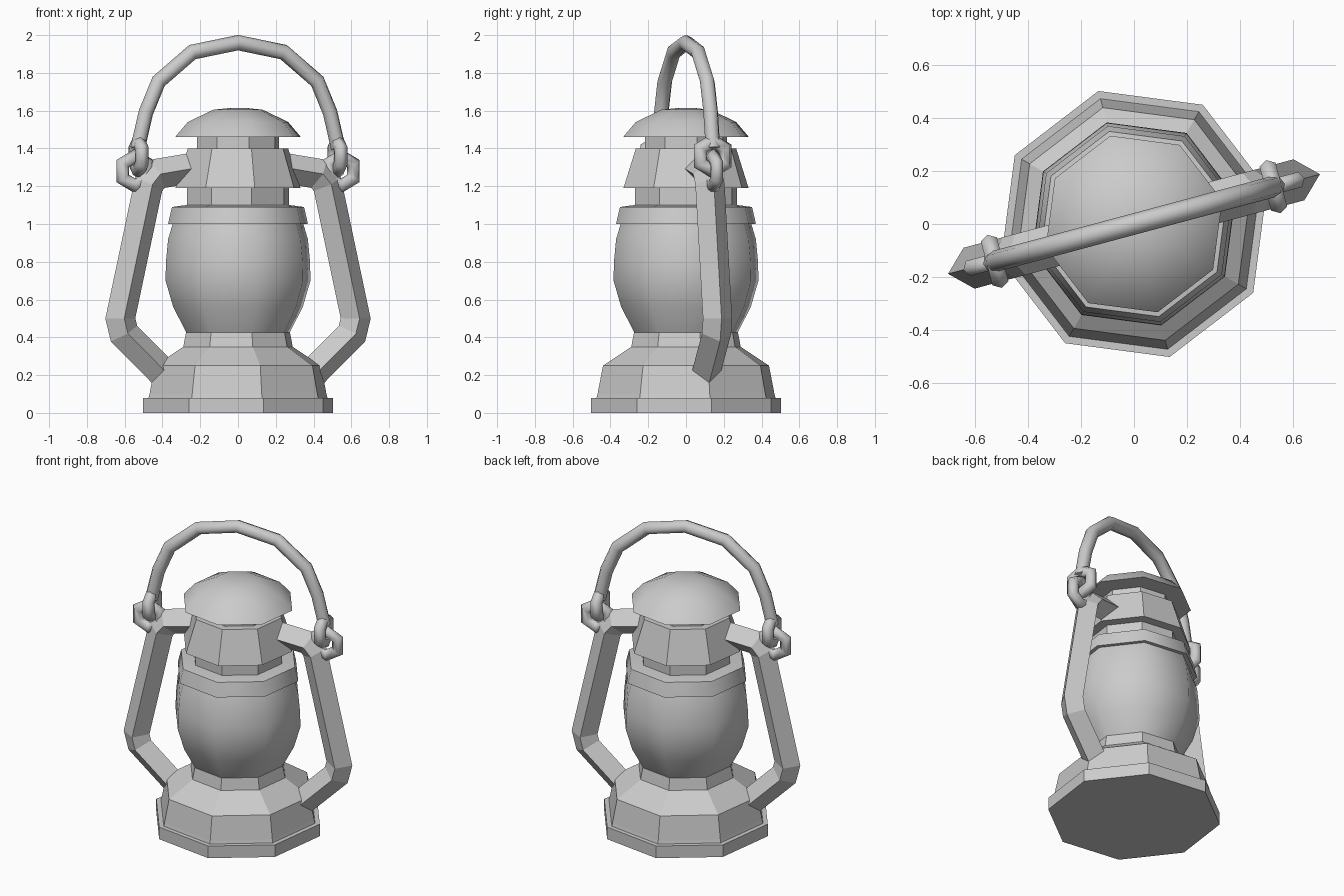
import bpy, bmesh, math
from mathutils import Vector, Matrix

if "Cube" in bpy.data.objects:
    bpy.data.objects.remove(bpy.data.objects["Cube"])

TURN = math.radians(15)   # whole lantern is turned about z


def finish(name, bm, turn, smooth_angle):
    bmesh.ops.recalc_face_normals(bm, faces=bm.faces)
    mesh = bpy.data.meshes.new(name)
    bm.to_mesh(mesh)
    bm.free()
    ob = bpy.data.objects.new(name, mesh)
    bpy.context.collection.objects.link(ob)
    ob.rotation_euler.z = turn
    if smooth_angle:
        bpy.ops.object.select_all(action='DESELECT')
        ob.select_set(True)
        bpy.context.view_layer.objects.active = ob
        bpy.ops.object.shade_smooth_by_angle(angle=math.radians(smooth_angle))
    return ob


def skin(bm, rings, closed=False):
    n = len(rings[0])
    pairs = list(zip(rings, rings[1:]))
    if closed:
        pairs.append((rings[-1], rings[0]))
    else:
        bm.faces.new(rings[0])
        bm.faces.new(rings[-1])
    for a, b in pairs:
        for i in range(n):
            j = (i + 1) % n
            bm.faces.new((a[i], a[j], b[j], b[i]))


def lathe(name, profile, smooth_angle=0, sides=8):
    bm = bmesh.new()
    rings = []
    for r, z in profile:
        rings.append([bm.verts.new((r * math.cos(t), r * math.sin(t), z))
                      for t in (2 * math.pi * i / sides for i in range(sides))])
    skin(bm, rings)
    return finish(name, bm, TURN, smooth_angle)


def tube(name, path, radius, sides, turn, smooth_angle=0, closed=False, place=None):
    """Mitred sweep along a path in the local xz plane."""
    bm = bmesh.new()
    pts = [Vector((x, 0, z)) for x, z in path]
    rings, last = [], len(pts) - 1
    for i, p in enumerate(pts):
        before = pts[i - 1] if (i or closed) else None
        after = pts[(i + 1) % len(pts)] if (i < last or closed) else None
        d0 = (p - before).normalized() if before else (after - p).normalized()
        d1 = (after - p).normalized() if after else d0
        t = (d0 + d1).normalized()
        normal = Vector((-t.z, 0, t.x)) / max(t.dot(d1), 0.3)
        rings.append([bm.verts.new(p + radius * (normal * math.cos(a) + Vector((0, math.sin(a), 0))))
                      for a in (2 * math.pi * k / sides for k in range(sides))])
    skin(bm, rings, closed)
    if place:
        bm.transform(place)
    return finish(name, bm, turn, smooth_angle)


# Body, bottom to top
lathe("base", [(0.52, 0), (0.52, 0.08), (0.49, 0.08), (0.485, 0.10), (0.455, 0.25),
               (0.30, 0.35), (0.285, 0.425)])
lathe("globe", [(0.28, 0.42), (0.355, 0.56), (0.397, 0.70), (0.395, 0.80),
                (0.383, 0.92), (0.355, 1.01)], 50)
lathe("collar", [(0.383, 1.00), (0.38, 1.015), (0.362, 1.09), (0.285, 1.10)], 50)
lathe("chimney_neck", [(0.28, 1.08), (0.28, 1.20)])
lathe("hood", [(0.343, 1.19), (0.275, 1.40)])
lathe("vent", [(0.225, 1.39), (0.225, 1.47)])
lathe("cap", [(0.345, 1.46), (0.275, 1.54), (0.135, 1.605), (0.04, 1.615)], 50)

# Side frames and the two linked rings on each side
frame_path = [(0.20, 1.305), (0.445, 1.265), (0.49, 1.21), (0.645, 0.50),
              (0.625, 0.42), (0.41, 0.21), (0.34, 0.14)]
hexagon = [(0.078 * math.cos(a), 0.078 * math.sin(a))
           for a in (math.radians(60 * k + 30) for k in range(6))]
for side, turn in (("right", TURN), ("left", TURN + math.pi)):
    tube(side + "_frame", frame_path, 0.08, 4, turn)
    tube(side + "_frame_ring", hexagon, 0.034, 6, turn, 70, True,
         Matrix.Translation((0.565, 0, 1.28)))
    tube(side + "_handle_ring", hexagon, 0.036, 6, turn, 70, True,
         Matrix.Translation((0.545, 0, 1.36)) @ Matrix.Rotation(math.pi / 2, 4, 'Z'))

# Carrying handle
half = [(0.55, 1.40), (0.505, 1.59), (0.435, 1.755), (0.25, 1.91)]
tube("handle", half + [(0, 1.96)] + [(-x, z) for x, z in reversed(half)],
     0.04, 8, TURN, 50)
